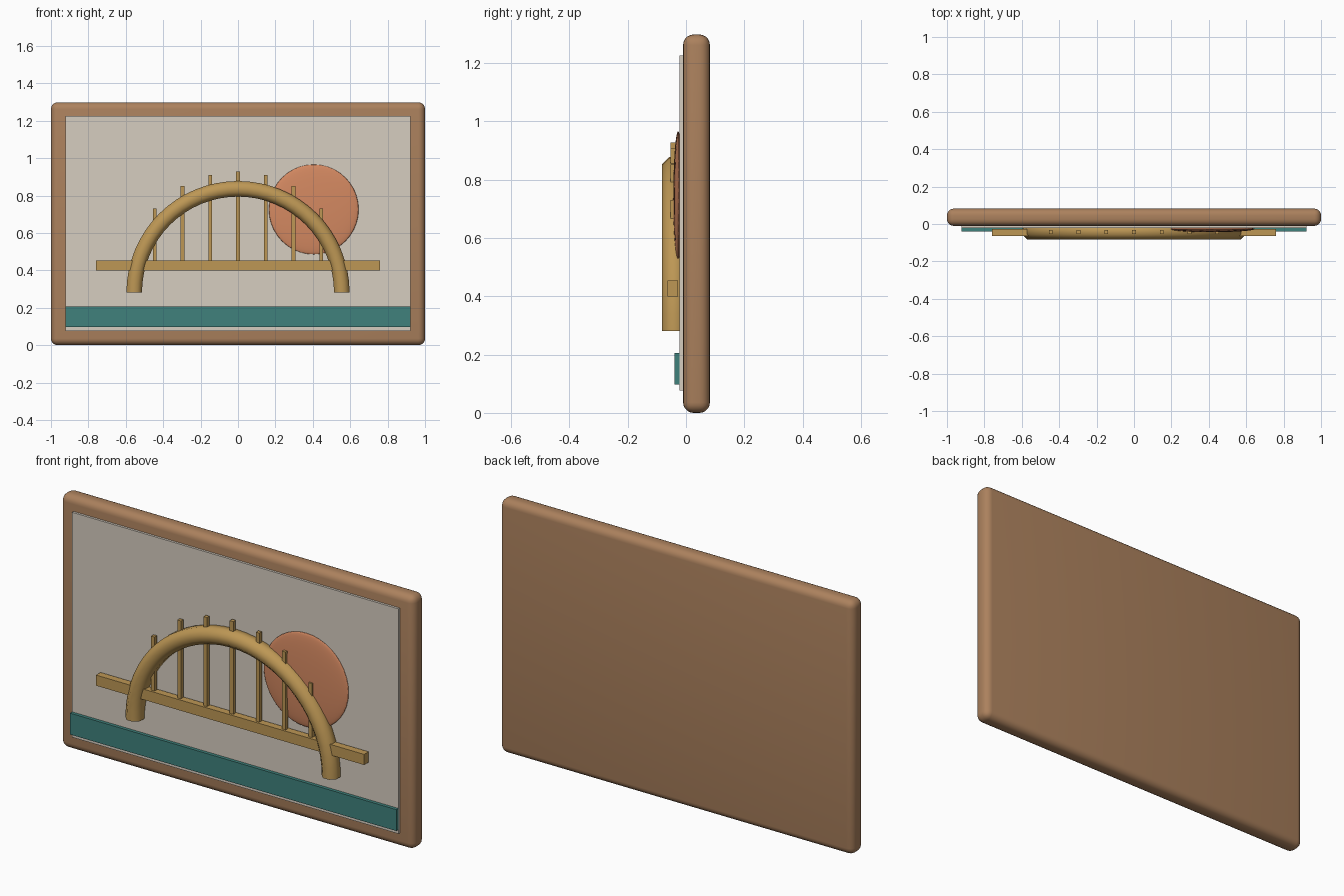
import bpy, bmesh, math

if "Cube" in bpy.data.objects:
    bpy.data.objects.remove(bpy.data.objects["Cube"])


def material(name, rgb):
    m = bpy.data.materials.new(name)
    m.diffuse_color = (*rgb, 1)
    m.use_nodes = True
    m.node_tree.nodes["Principled BSDF"].inputs["Base Color"].default_value = m.diffuse_color
    return m


wood = material("wood", (0.41, 0.22, 0.11))
paper = material("paper", (0.67, 0.61, 0.53))
gold = material("gold", (0.51, 0.31, 0.09))
coral = material("coral", (0.66, 0.25, 0.12))
teal = material("teal", (0.05, 0.22, 0.20))


def box(name, lo, hi, mat, bevel=0, segments=3):
    bpy.ops.mesh.primitive_cube_add(
        size=1, location=[(a + b) / 2 for a, b in zip(lo, hi)])
    ob = bpy.context.object
    ob.name = name
    ob.scale = [b - a for a, b in zip(lo, hi)]
    bpy.ops.object.transform_apply(location=False, rotation=False, scale=True)
    ob.data.materials.append(mat)
    if bevel:
        mod = ob.modifiers.new("bevel", 'BEVEL')
        mod.width, mod.segments = bevel, segments
        bpy.ops.object.modifier_apply(modifier=mod.name)
        bpy.ops.object.shade_smooth_by_angle(angle=math.radians(35))
    return ob


# Backing board with rounded edges, and the picture on it
box("frame_board", (-1, -0.01, 0), (1, 0.082, 1.298), wood, 0.036, 5)
box("picture_panel", (-0.923, -0.022, 0.076), (0.923, -0.002, 1.226), paper)
box("water_strip", (-0.923, -0.039, 0.097), (0.923, -0.018, 0.206), teal)

# Flattened sun
bpy.ops.mesh.primitive_uv_sphere_add(segments=40, ring_count=20, radius=0.24,
                                     location=(0.405, -0.027, 0.726))
sun = bpy.context.object
sun.name = "sun"
sun.scale.y = 0.07
bpy.ops.object.transform_apply(location=False, rotation=False, scale=True)
sun.data.materials.append(coral)
bpy.ops.object.shade_smooth()

# Bridge arch: eight-sided tube swept along a half circle
bm = bmesh.new()
steps, sides, R, r = 32, 8, 0.555, 0.045
rings = []
for i in range(steps + 1):
    a = math.pi * i / steps
    ring = []
    for k in range(sides):
        t = 2 * math.pi * (k + 0.5) / sides
        d = R + r * math.cos(t)
        ring.append(bm.verts.new((d * math.cos(a), -0.040 + r * math.sin(t),
                                  0.281 + d * math.sin(a))))
    rings.append(ring)
for p, q in zip(rings, rings[1:]):
    for k in range(sides):
        n = (k + 1) % sides
        bm.faces.new((p[k], p[n], q[n], q[k]))
bm.faces.new(rings[0])
bm.faces.new(rings[-1])
bmesh.ops.recalc_face_normals(bm, faces=bm.faces)
mesh = bpy.data.meshes.new("bridge_arch")
bm.to_mesh(mesh)
bm.free()
arch = bpy.data.objects.new("bridge_arch", mesh)
bpy.context.collection.objects.link(arch)
mesh.materials.append(gold)
bpy.ops.object.select_all(action='DESELECT')
bpy.context.view_layer.objects.active = arch
arch.select_set(True)
bpy.ops.object.shade_smooth_by_angle(angle=math.radians(50))

# Deck and hangers
box("bridge_deck", (-0.758, -0.064, 0.40), (0.758, -0.028, 0.454), gold)
tops = [0.928, 0.909, 0.852, 0.73]
for i in range(-3, 4):
    x = 0.1483 * i
    box(f"hanger_{i + 4}", (x - 0.01, -0.0525, 0.43),
        (x + 0.01, -0.0325, tops[abs(i)]), gold)
